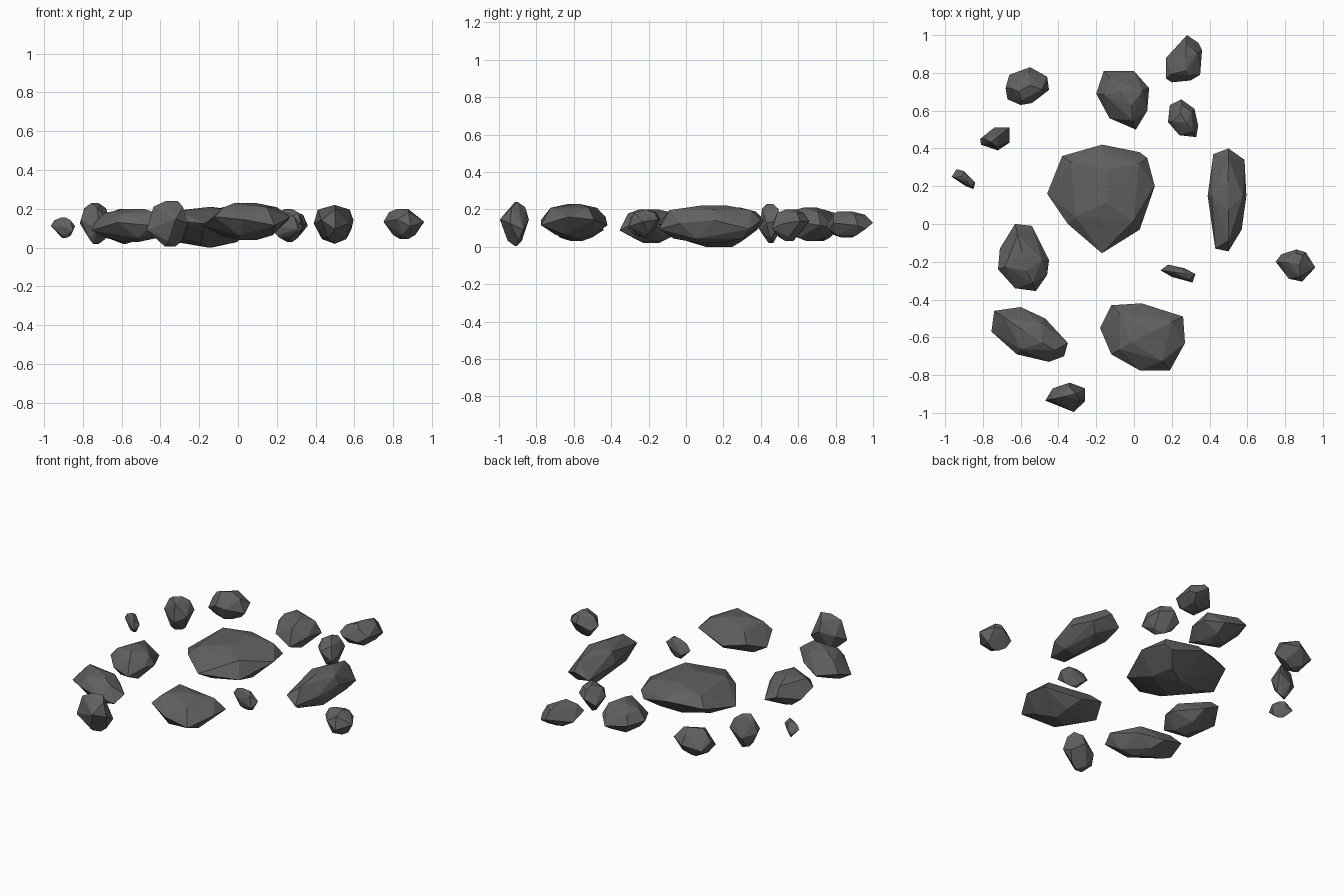
import bpy, bmesh
from mathutils import Vector

stone = bpy.data.materials.new("dark_stone")
stone.diffuse_color = (0.12, 0.12, 0.12, 1)


def rock(name, z_low, z_mid, z_high, outline, top=0.72, bottom=0.66):
    """Faceted rock: convex hull of a plan outline, two inset rings and short ridges."""
    pts = [Vector(p) for p in outline]
    n = len(pts)
    c = sum(pts, Vector((0, 0))) / n
    axis = max((p - c for p in pts), key=lambda v: v.length)
    up, down = z_high - z_mid, z_mid - z_low
    bm = bmesh.new()

    def add(p, z):
        bm.verts.new((p.x, p.y, z))

    for i, p in enumerate(pts):
        # belt with a gently wavering height
        add(p, z_mid + (0.22 * up, -0.25 * down, 0.05 * up)[i % 3])
        # shoulders above and below, staggered around the rock
        q = p.lerp(pts[(i + 1) % n], 0.3)
        if i % 2 == 0:
            add(c.lerp(p, top), z_mid + 0.76 * up)
        else:
            add(c.lerp(q, bottom), z_mid - 0.76 * down)
    # top and bottom ridges
    for s in (-0.3, 0.22):
        add(c + axis * s, z_high)
        add(c - axis * s * 0.8, z_low)

    hull = bmesh.ops.convex_hull(bm, input=bm.verts)
    loose = [v for v in bm.verts if not v.link_faces]
    bmesh.ops.delete(bm, geom=loose, context='VERTS')
    bmesh.ops.recalc_face_normals(bm, faces=bm.faces)
    mesh = bpy.data.meshes.new(name)
    bm.to_mesh(mesh)
    bm.free()
    mesh.materials.append(stone)
    bpy.context.collection.objects.link(bpy.data.objects.new(name, mesh))


# large rocks
rock("centre_boulder", 0.0, 0.12, 0.21,
     [(-.17, .42), (.03, .38), (.07, .35), (.11, .20), (.03, -.03),
      (-.17, -.155), (-.35, 0), (-.46, .16), (-.38, .36)], 0.8, 0.6)
rock("front_boulder", 0.04, 0.14, 0.23,
     [(-.12, -.43), (.04, -.42), (.26, -.49), (.27, -.63), (.19, -.775),
      (.03, -.775), (-.12, -.69), (-.18, -.55)])
rock("long_right_rock", 0.02, 0.12, 0.22,
     [(.5, .40), (.42, .37), (.39, .15), (.43, -.13), (.5, -.145),
      (.57, -.03), (.595, .15), (.585, .34)], 0.8, 0.75)
rock("front_left_rock", 0.03, 0.11, 0.20,
     [(-.74, -.46), (-.6, -.44), (-.47, -.5), (-.35, -.63), (-.37, -.7),
      (-.45, -.73), (-.62, -.69), (-.755, -.57)])
rock("left_rock", 0.02, 0.11, 0.20,
     [(-.63, 0), (-.54, -.01), (-.45, -.19), (-.46, -.27), (-.52, -.355),
      (-.63, -.34), (-.72, -.24), (-.71, -.13)])
rock("back_rock", 0.03, 0.11, 0.21,
     [(-.16, .81), (0, .81), (.08, .72), (.07, .60), (.01, .5),
      (-.13, .56), (-.2, .69)])

# medium rocks
rock("back_left_rock", 0.03, 0.12, 0.20,
     [(-.68, .72), (-.66, .79), (-.55, .83), (-.46, .78), (-.45, .71),
      (-.54, .64), (-.6, .63), (-.67, .66)])
rock("back_right_rock", 0.05, 0.11, 0.19,
     [(.28, 1.0), (.34, .96), (.36, .92), (.35, .79), (.3, .76),
      (.2, .75), (.17, .77), (.17, .88)])
rock("inner_back_right_rock", 0.03, 0.12, 0.20,
     [(.25, .66), (.19, .63), (.18, .54), (.24, .47), (.33, .46),
      (.34, .52), (.32, .61)])
rock("far_right_rock", 0.045, 0.13, 0.20,
     [(.86, -.135), (.78, -.16), (.75, -.2), (.82, -.29), (.89, -.305),
      (.96, -.23), (.91, -.15)])
rock("front_small_rock", 0.005, 0.12, 0.24,
     [(-.34, -.84), (-.26, -.87), (-.26, -.94), (-.32, -.995),
      (-.47, -.935), (-.43, -.87)])

# pebbles
rock("upper_left_pebble", 0.02, 0.12, 0.23,
     [(-.66, .51), (-.74, .51), (-.815, .45), (-.81, .42), (-.72, .39), (-.66, .43)])
rock("far_left_pebble", 0.05, 0.10, 0.155,
     [(-.965, .25), (-.94, .29), (-.90, .28), (-.84, .22), (-.85, .185), (-.89, .2)])
rock("centre_right_pebble", 0.05, 0.11, 0.175,
     [(.14, -.245), (.18, -.215), (.27, -.235), (.325, -.265), (.31, -.31), (.2, -.28)])
